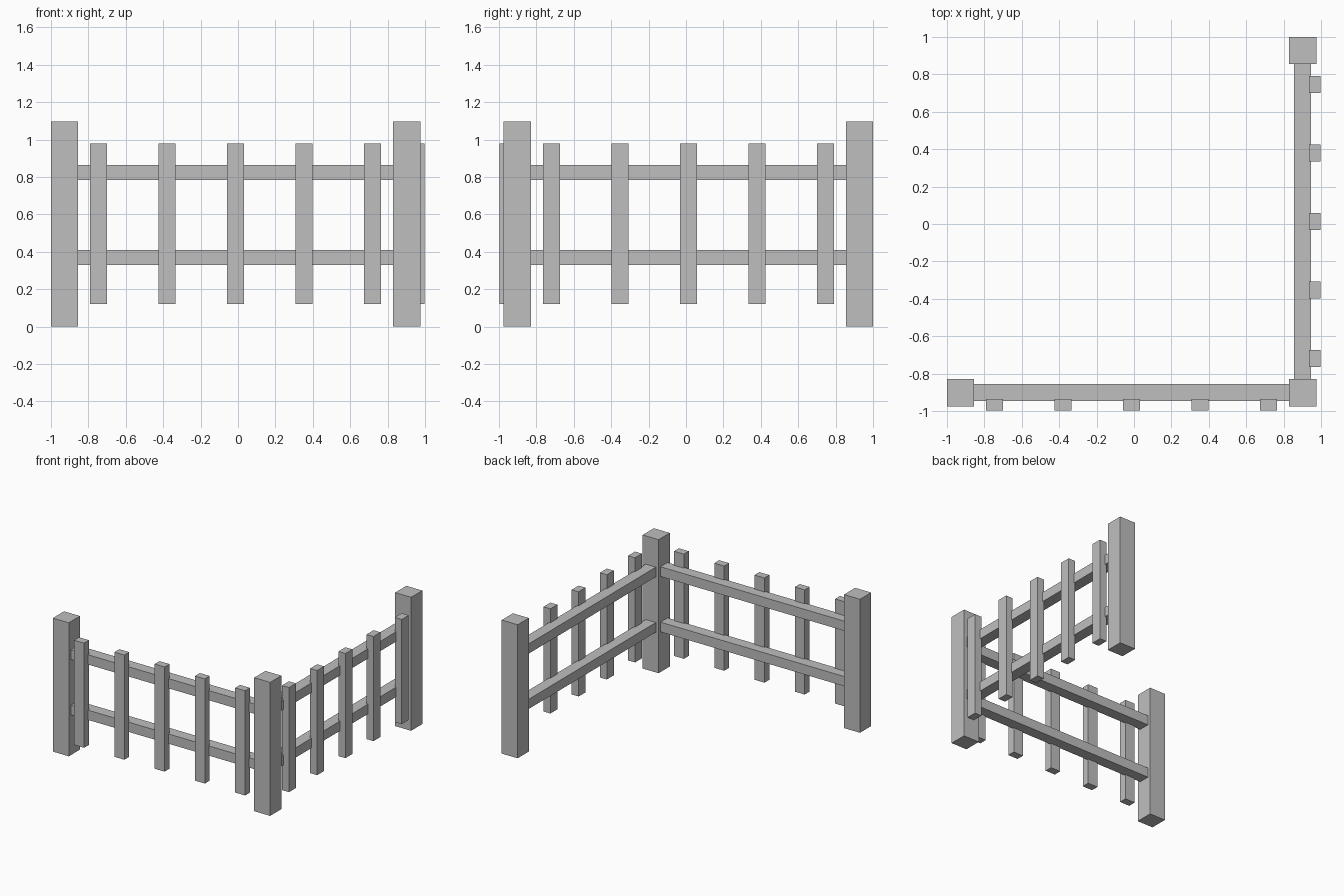
import bpy

cube = bpy.data.objects.get("Cube")
if cube:
    bpy.data.objects.remove(cube, do_unlink=True)

grey = bpy.data.materials.new("plain grey")
grey.use_nodes = True
colour = (0.52, 0.52, 0.52, 1)
grey.diffuse_color = colour
grey.node_tree.nodes["Principled BSDF"].inputs["Base Color"].default_value = colour


def box(name, xs, ys, zs):
    """Axis-aligned box from its three (low, high) ranges."""
    spans = (xs, ys, zs)
    bpy.ops.mesh.primitive_cube_add(size=1, location=[(a + b) / 2 for a, b in spans])
    ob = bpy.context.object
    ob.name = name
    ob.scale = [b - a for a, b in spans]
    bpy.ops.object.transform_apply(location=False, rotation=False, scale=True)
    ob.data.materials.append(grey)


def run_box(name, side, along, across, zs):
    """Box in the front run, or mirrored over the corner diagonal for the side run."""
    if side:
        box("side_" + name, (-across[1], -across[0]), (-along[1], -along[0]), zs)
    else:
        box("front_" + name, along, across, zs)


# Posts: one at the corner, one at each free end
POST_Z = (0, 1.097)
CORNER = (0.83, 0.975)
END = (-1, -0.855)
ACROSS = (-0.975, -0.83)
box("corner_post", CORNER, ACROSS, POST_Z)

for side in (False, True):
    run_box("end_post", side, END, ACROSS, POST_Z)
    # Two horizontal rails
    for label, z in (("lower", 0.33), ("upper", 0.785)):
        run_box(label + "_rail", side, (-0.86, 0.835), (-0.947, -0.855), (z, z + 0.08))
    # Five pickets on the outer face
    for i in range(5):
        mid = -0.0135 + (i - 2) * 0.366
        run_box(f"picket_{i + 1}", side, (mid - 0.045, mid + 0.045), (-0.998, -0.935), (0.12, 0.98))
